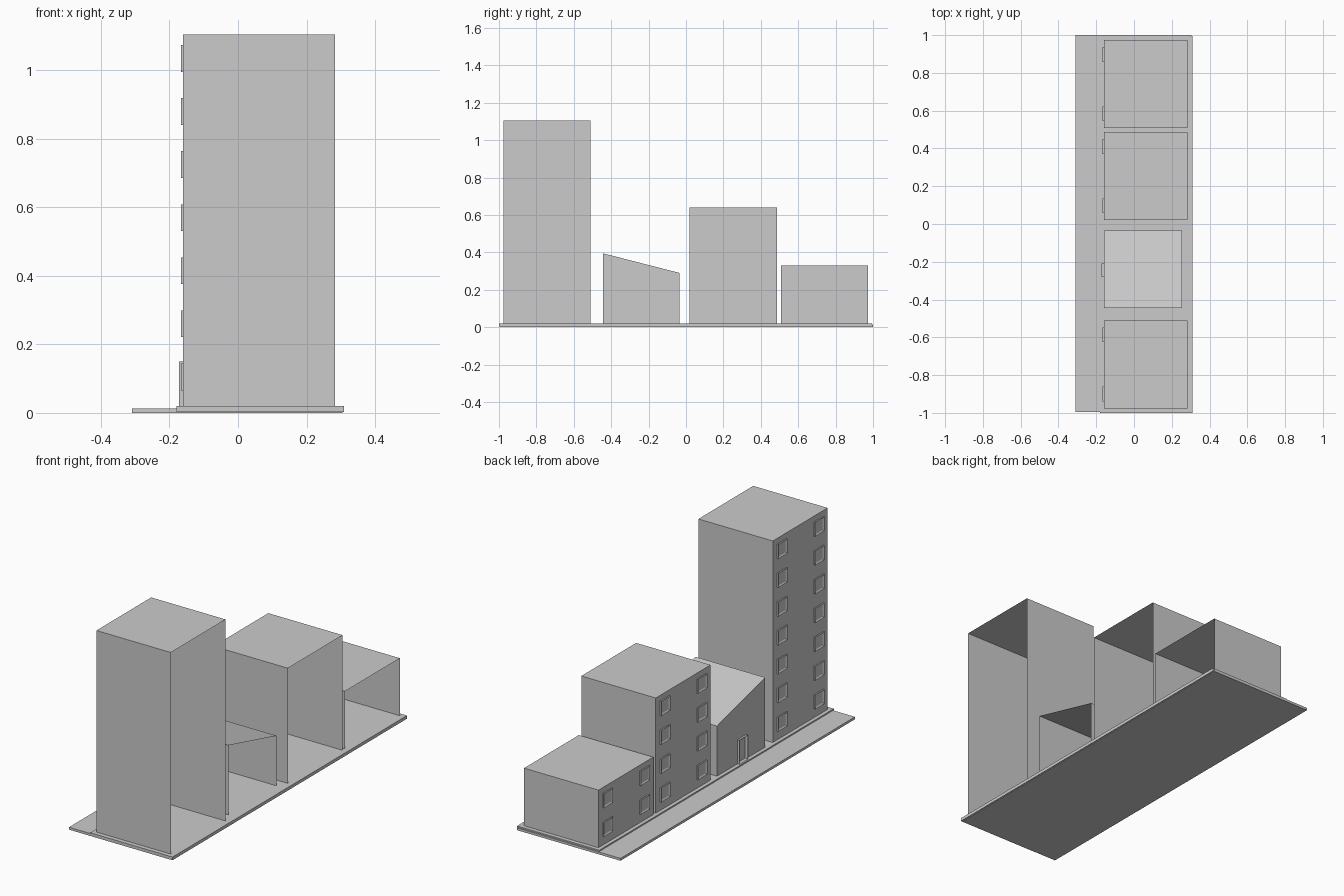
import bpy
import bmesh

cube = bpy.data.objects.get("Cube")
if cube:
    bpy.data.objects.remove(cube, do_unlink=True)

grey = bpy.data.materials.new("plain_grey")
grey.use_nodes = True
colour = (0.6, 0.6, 0.6, 1)
grey.diffuse_color = colour
grey.node_tree.nodes["Principled BSDF"].inputs["Base Color"].default_value = colour

KERB = 0.02       # top of the pavement slab
FACADE = -0.16    # x of the street walls
STOREY = 0.155


def finish(bm, name):
    mesh = bpy.data.meshes.new(name)
    bm.to_mesh(mesh)
    bm.free()
    mesh.materials.append(grey)
    obj = bpy.data.objects.new(name, mesh)
    bpy.context.collection.objects.link(obj)
    return obj


def box(low, high):
    bm = bmesh.new()
    bmesh.ops.create_cube(bm, size=1)
    for v in bm.verts:
        for i in range(3):
            v.co[i] = low[i] if v.co[i] < 0 else high[i]
    return bm


def side(bm, axis, sign):
    bm.normal_update()
    return [f for f in bm.faces if f.normal[axis] * sign > 0.99]


def shell(name, x_back, y0, y1, z_front, z_back):
    """Thin building shell, open at the rear (+x) and underneath."""
    bm = box((FACADE, y0, KERB), (x_back, y1, z_front))
    for v in bm.verts:
        if v.co.z > KERB + 0.01 and v.co.y > (y0 + y1) / 2:
            v.co.z = z_back
    bmesh.ops.delete(bm, geom=side(bm, 0, 1) + side(bm, 2, -1),
                     context='FACES_ONLY')
    finish(bm, name)


def framed_panel(name, y, z, width, height, depth, border):
    """Raised frame on the street wall with a recessed pane."""
    bm = box((FACADE - depth, y - width / 2, z),
             (FACADE, y + width / 2, z + height))
    bmesh.ops.delete(bm, geom=side(bm, 0, 1), context='FACES_ONLY')
    bmesh.ops.inset_region(bm, faces=side(bm, 0, -1), thickness=border)
    pane = max(side(bm, 0, -1), key=lambda f: min(e.calc_length() for e in f.edges))
    for v in pane.verts:
        v.co.x = FACADE - 0.002
    finish(bm, name)


# Ground: road plate and pavement slab
finish(box((-0.31, -0.995, 0), (0.305, 1, 0.013)), "road_plate")
finish(box((-0.18, -1, 0.003), (0.31, 0.995, KERB)), "pavement_slab")

# Apartment blocks with two window columns on the street side
for name, centre, storeys in (("tall_block", -0.743, 7),
                              ("middle_block", 0.253, 4),
                              ("low_block", 0.74, 2)):
    top = KERB + storeys * STOREY
    shell(name, 0.283, centre - 0.233, centre + 0.233, top, top)
    for floor in range(storeys):
        for label, offset in (("front", -0.157), ("rear", 0.157)):
            framed_panel(f"{name}_window_{label}_{floor + 1}", centre + offset,
                         KERB + 0.046 + floor * STOREY, 0.078, 0.078, 0.007, 0.012)

# Small house with a sloping roof and a door
shell("sloped_house", 0.255, -0.445, -0.035, 0.395, 0.29)
framed_panel("house_door", -0.245, KERB, 0.07, 0.13, 0.012, 0.012)
